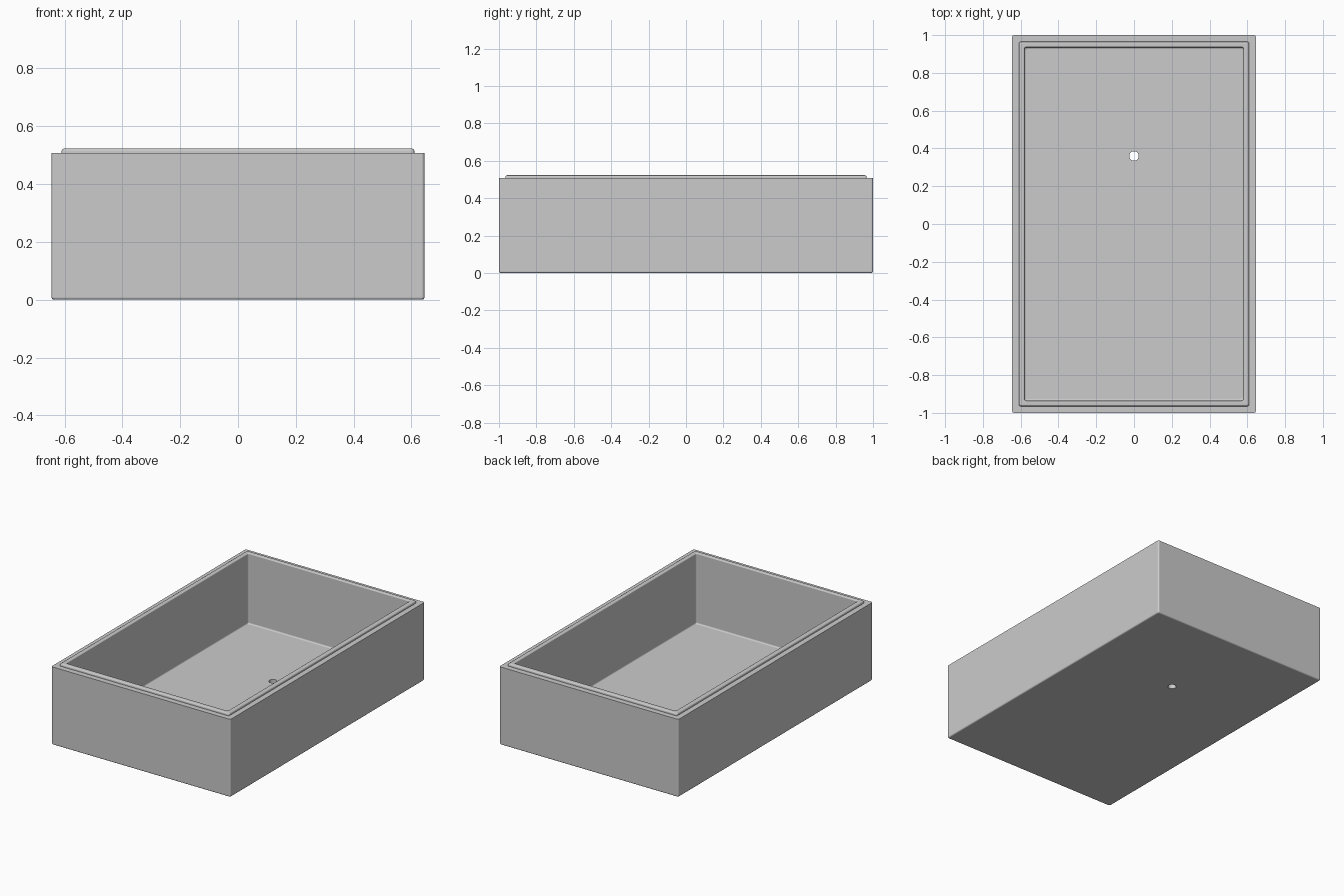
import bpy
import bmesh
from math import sin, cos, pi, radians

cube = bpy.data.objects.get("Cube")
if cube:
    bpy.data.objects.remove(cube, do_unlink=True)

HALF_X, HALF_Y = 0.645, 1.0      # outer half sizes
RIM_Z, LIP_Z, FLOOR_Z = 0.507, 0.523, 0.065
LIP_IN, WALL_IN = 0.035, 0.065   # insets of lip and inner wall
ROUND = 0.009                    # edge rounding
CORNER, STEPS = 0.01, 4

plastic = bpy.data.materials.new("light grey")
plastic.use_nodes = True
grey = (0.6, 0.6, 0.6, 1)
plastic.diffuse_color = grey
plastic.node_tree.nodes["Principled BSDF"].inputs["Base Color"].default_value = grey


def arc(inset, z, r, start, end):
    """Profile points (inset, height) along a rounded edge."""
    angles = [radians(start + (end - start) * i / STEPS) for i in range(STEPS + 1)]
    return [(inset + r * cos(a), z + r * sin(a)) for a in angles]


bm = bmesh.new()


def rounded_loop(inset, z):
    """Rounded rectangle of vertices, inset from the outer walls."""
    cx, cy = HALF_X - inset - CORNER, HALF_Y - inset - CORNER
    verts = []
    for quarter, (sx, sy) in enumerate([(1, 1), (-1, 1), (-1, -1), (1, -1)]):
        for i in range(STEPS + 1):
            a = (quarter + i / STEPS) * pi / 2
            verts.append(bm.verts.new((sx * cx + CORNER * cos(a),
                                       sy * cy + CORNER * sin(a), z)))
    return verts


def hole_loop(z, sides=32, radius=0.025):
    return [bm.verts.new((radius * cos(2 * pi * i / sides),
                          0.36 + radius * sin(2 * pi * i / sides), z))
            for i in range(sides)]


def skin(a, b):
    for i in range(len(a)):
        j = (i + 1) % len(a)
        bm.faces.new((a[i], a[j], b[j], b[i]))


def fill_between(outer, inner):
    edges = [bm.edges.get((ring[i - 1], ring[i]))
             for ring in (outer, inner) for i in range(len(ring))]
    bmesh.ops.triangle_fill(bm, use_beauty=True, edges=edges)


# Wall section: underside edge, outer wall, rim, lip, inner wall, floor edge
profile = arc(ROUND, ROUND, ROUND, 270, 180)
profile += [(0, RIM_Z), (LIP_IN, RIM_Z)]
profile += arc(LIP_IN + ROUND, LIP_Z - ROUND, ROUND, 180, 90)
profile += arc(WALL_IN - 0.006, LIP_Z - 0.006, 0.006, 90, 0)
profile += arc(WALL_IN + ROUND, FLOOR_Z + ROUND, ROUND, 180, 270)
loops = [rounded_loop(inset, z) for inset, z in profile]
for lower, upper in zip(loops, loops[1:]):
    skin(lower, upper)

# Drain hole through the floor
hole_bottom, hole_top = hole_loop(0), hole_loop(FLOOR_Z)
skin(hole_bottom, hole_top)
fill_between(loops[0], hole_bottom)
fill_between(loops[-1], hole_top)
bmesh.ops.recalc_face_normals(bm, faces=bm.faces[:])

mesh = bpy.data.meshes.new("open_box")
bm.to_mesh(mesh)
bm.free()
mesh.materials.append(plastic)
box = bpy.data.objects.new("open_box", mesh)
bpy.context.collection.objects.link(box)

# Soft rounded edges with flat walls
bpy.ops.object.select_all(action="DESELECT")
box.select_set(True)
bpy.context.view_layer.objects.active = box
bpy.ops.object.shade_smooth_by_angle(angle=radians(30))
weighted = box.modifiers.new("flat_walls", "WEIGHTED_NORMAL")
weighted.keep_sharp = True
